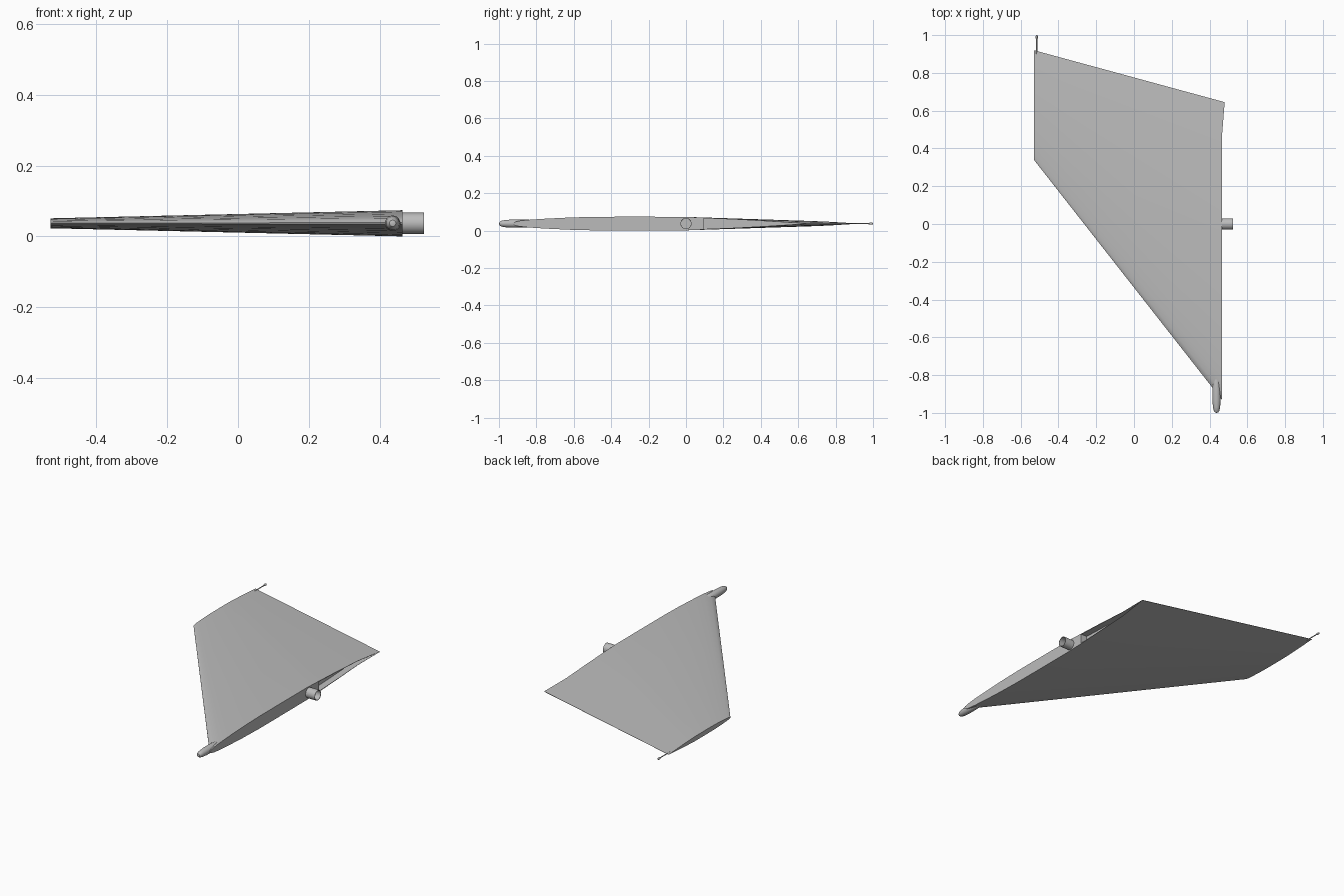
import bpy, bmesh, math
from mathutils import Matrix, Vector

cube = bpy.data.objects.get("Cube")
if cube:
    bpy.data.objects.remove(cube)

MID = 0.037
grey = bpy.data.materials.new("light grey")
grey.use_nodes = True
COLOUR = (0.5, 0.5, 0.5, 1)
grey.diffuse_color = COLOUR
grey.node_tree.nodes["Principled BSDF"].inputs["Base Color"].default_value = COLOUR


def finish(name, bm):
    bmesh.ops.recalc_face_normals(bm, faces=bm.faces)
    mesh = bpy.data.meshes.new(name)
    bm.to_mesh(mesh)
    bm.free()
    mesh.materials.append(grey)
    ob = bpy.data.objects.new(name, mesh)
    bpy.context.collection.objects.link(ob)
    bpy.ops.object.select_all(action='DESELECT')
    ob.select_set(True)
    bpy.context.view_layer.objects.active = ob
    bpy.ops.object.shade_smooth_by_angle(angle=math.radians(35))
    return ob


def lathe(name, profile, axis, origin, sides=20):
    """Revolve (distance, radius) points about the x or y axis."""
    bm = bmesh.new()
    turn = Vector((0, 0, 1)).rotation_difference(Vector(axis)).to_matrix().to_4x4()
    rings = []
    for d, r in profile:
        rings.append([bm.verts.new((r * math.cos(2 * math.pi * i / sides),
                                    r * math.sin(2 * math.pi * i / sides), d))
                      for i in range(sides)])
    for a, b in zip(rings, rings[1:]):
        for i in range(sides):
            j = (i + 1) % sides
            bm.faces.new((a[i], a[j], b[j], b[i]))
    bmesh.ops.remove_doubles(bm, verts=bm.verts, dist=1e-5)
    bmesh.ops.transform(bm, matrix=Matrix.Translation(origin) @ turn, verts=bm.verts)
    return finish(name, bm)


# Fin: tapered aerofoil lofted from root to tip (chord fraction, half thickness)
FOIL = [(0, 0.002), (0.008, 0.009), (0.025, 0.015), (0.06, 0.021), (0.12, 0.027),
        (0.2, 0.033), (0.29, 0.0365), (0.4, 0.037), (0.58, 0.0365), (0.65, 0.032),
        (0.75, 0.025), (0.88, 0.013), (1, 0.001)]
POCKET = 9      # station where the open hinge pocket begins
ROOT = (0.465, -0.93, 0.645, 1.0)
TIP = (-0.53, 0.34, 0.92, 0.38)

bm = bmesh.new()


def section(station, squash=1.0, shift=0.0, flare=0.0, first=0):
    x, y0, y1, thick = station
    rows = []
    for t, h in FOIL[first:]:
        px = x + shift + flare * max(0, (t - 0.88) / 0.12)
        rows.append([bm.verts.new((px, y0 + (y1 - y0) * t, MID + s * h * thick * squash))
                     for s in (1, -1)])
    return rows


def strip(a, b):
    """Skin two matching sections on the upper and lower sides."""
    for side in (0, 1):
        for i in range(len(a) - 1):
            bm.faces.new((a[i][side], a[i + 1][side], b[i + 1][side], b[i][side]))


def web(rows):
    """Close a section between its upper and lower edges."""
    for p, q in zip(rows, rows[1:]):
        bm.faces.new((p[0], q[0], q[1], p[1]))


root = section(ROOT, flare=0.015)
tip = section(TIP)
strip(root, tip)
web(tip)
web(root[:POCKET + 1])
for k in (0, -1):
    bm.faces.new((root[k][0], root[k][1], tip[k][1], tip[k][0]))

# Open pocket in the rear half of the root
mouth = section(ROOT, 0.88, flare=0.015, first=POCKET)
floor = section(ROOT, 0.88, shift=-0.04, first=POCKET)
strip(root[POCKET:], mouth)
strip(mouth, floor)
web(floor)
bm.faces.new((mouth[0][0], mouth[0][1], floor[0][1], floor[0][0]))
for a, b in ((root[POCKET], mouth[0]), (root[-1], mouth[-1]), (mouth[-1], floor[-1])):
    if a is not root[POCKET]:
        bm.faces.new((a[0], a[1], b[1], b[0]))
    else:
        bm.faces.new((a[0], b[0], b[1], a[1]))
finish("fin", bm)

# Hollow pivot tube on the root
lathe("pivot_tube", [(-0.01, 0.03), (0.06, 0.03), (0.06, 0.027), (0, 0.027)],
      (1, 0, 0), (0.465, 0, MID), 24)

# Rounded pod on the leading corner
lathe("nose_pod", [(-0.11, 0), (-0.107, 0.009), (-0.098, 0.015), (-0.08, 0.019),
                   (-0.04, 0.022), (0, 0.022), (0.05, 0.021), (0.11, 0.012), (0.11, 0)],
      (0, 1, 0), (0.437, -0.89, MID))

# Thin static wick on the trailing tip, with a small bead
lathe("wick", [(-0.02, 0.003), (0.075, 0.003), (0.085, 0.006), (0.095, 0.006),
               (0.1, 0.003), (0.1, 0)], (0, 1, 0), (-0.515, 0.9, MID), 10)
